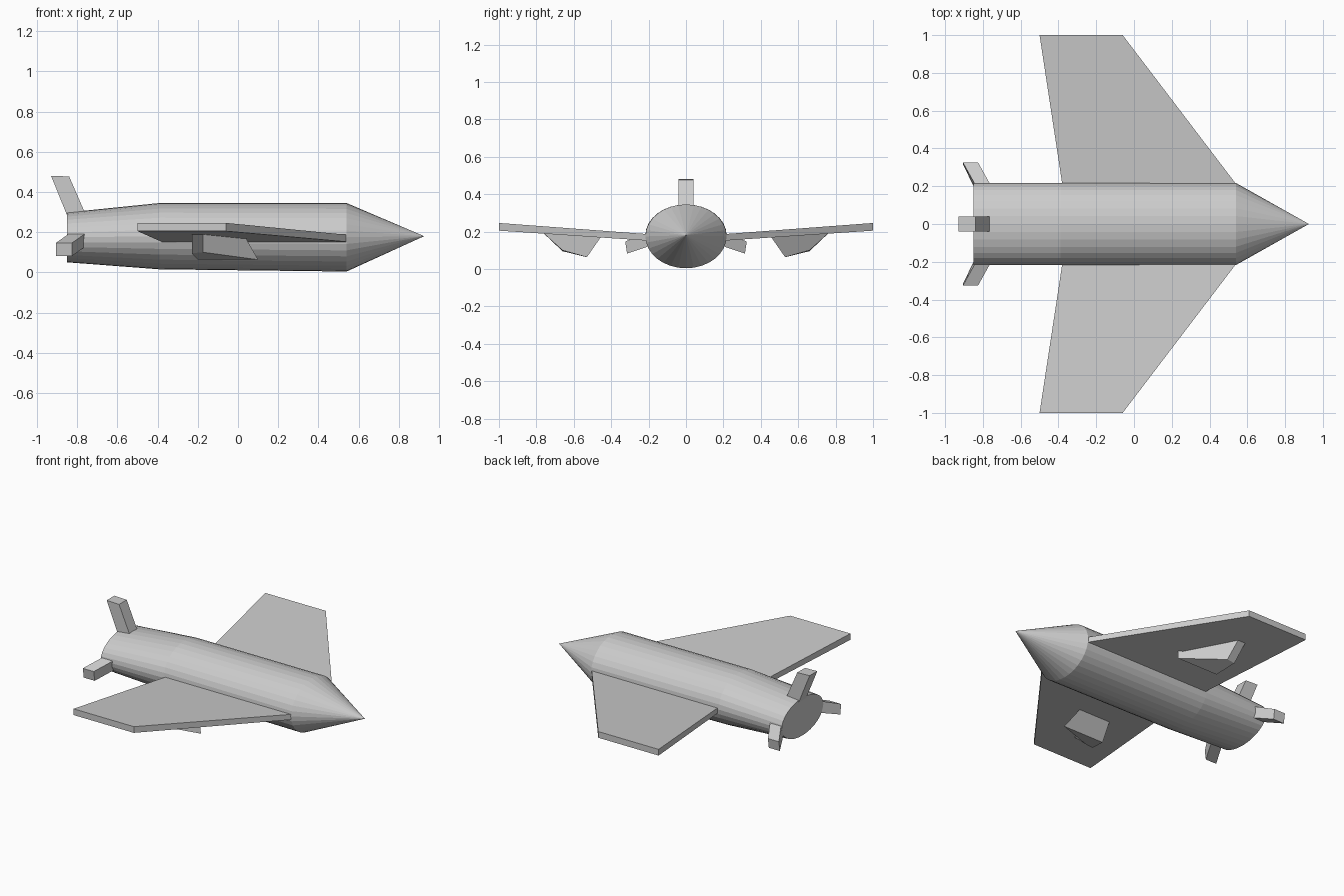
import bpy, bmesh, math

if "Cube" in bpy.data.objects:
    bpy.data.objects.remove(bpy.data.objects["Cube"])


def loft(name, loops, mirror=False):
    """Skin a list of equal-length point loops, cap both ends, optionally mirror over y."""
    bm = bmesh.new()
    rings = [[bm.verts.new(p) for p in loop] for loop in loops]
    n = len(rings[0])
    for a, b in zip(rings, rings[1:]):
        for i in range(n):
            j = (i + 1) % n
            bm.faces.new((a[i], a[j], b[j], b[i]))
    bm.faces.new(rings[0])
    bm.faces.new(rings[-1])
    bmesh.ops.remove_doubles(bm, verts=bm.verts, dist=1e-5)
    bmesh.ops.recalc_face_normals(bm, faces=bm.faces)
    mesh = bpy.data.meshes.new(name)
    bm.to_mesh(mesh)
    bm.free()
    obj = bpy.data.objects.new(name, mesh)
    bpy.context.collection.objects.link(obj)
    if mirror:
        mod = obj.modifiers.new("mirror", "MIRROR")
        mod.use_axis = (False, True, False)
    return obj


def ellipse(x, ry, z0, z1, n=32):
    zc, rz = (z0 + z1) / 2, (z1 - z0) / 2
    return [(x, ry * math.cos(2 * math.pi * i / n), zc + rz * math.sin(2 * math.pi * i / n))
            for i in range(n)]


# Fuselage: constant width, tapering in height toward the tail
loft("fuselage", [ellipse(-0.85, 0.217, 0.05, 0.298),
                  ellipse(-0.39, 0.217, 0.015, 0.345),
                  ellipse(0.54, 0.217, 0.004, 0.345)])

# Nose cone
loft("nose_cone", [ellipse(0.54, 0.217, 0.004, 0.345),
                   ellipse(0.925, 0.0005, 0.1795, 0.1805)])


# Swept wings with slight dihedral
def wing_section(y, rear, front, z0, z1):
    return [(rear, y, z0), (front, y, z0), (front, y, z1), (rear, y, z1)]


loft("wing", [wing_section(0.212, -0.38, 0.54, 0.152, 0.187),
              wing_section(1.0, -0.50, -0.06, 0.205, 0.246)], mirror=True)

# Wedge pods under the wings
loft("wing_pod", [
    [(-0.19, 0.45, 0.178), (0.035, 0.45, 0.178), (-0.175, 0.768, 0.197), (-0.23, 0.768, 0.197)],
    [(-0.20, 0.53, 0.063), (0.10, 0.53, 0.063), (-0.175, 0.66, 0.10), (-0.23, 0.66, 0.095)],
], mirror=True)


# Tail fins: one upright, two drooping sideways
def fin_section(rear, front, edge_a, edge_b):
    return [(rear, *edge_a), (front, *edge_a), (front, *edge_b), (rear, *edge_b)]


top_root = fin_section(-0.845, -0.75, (-0.04, 0.27), (0.04, 0.27))
top_tip = [(-0.93, -0.04, 0.48), (-0.84, -0.04, 0.477), (-0.84, 0.04, 0.477), (-0.93, 0.04, 0.48)]
loft("top_fin", [top_root, top_tip])

loft("side_fin", [fin_section(-0.83, -0.75, (0.19, 0.20), (0.16, 0.135)),
                  fin_section(-0.905, -0.825, (0.325, 0.147), (0.315, 0.082))], mirror=True)
